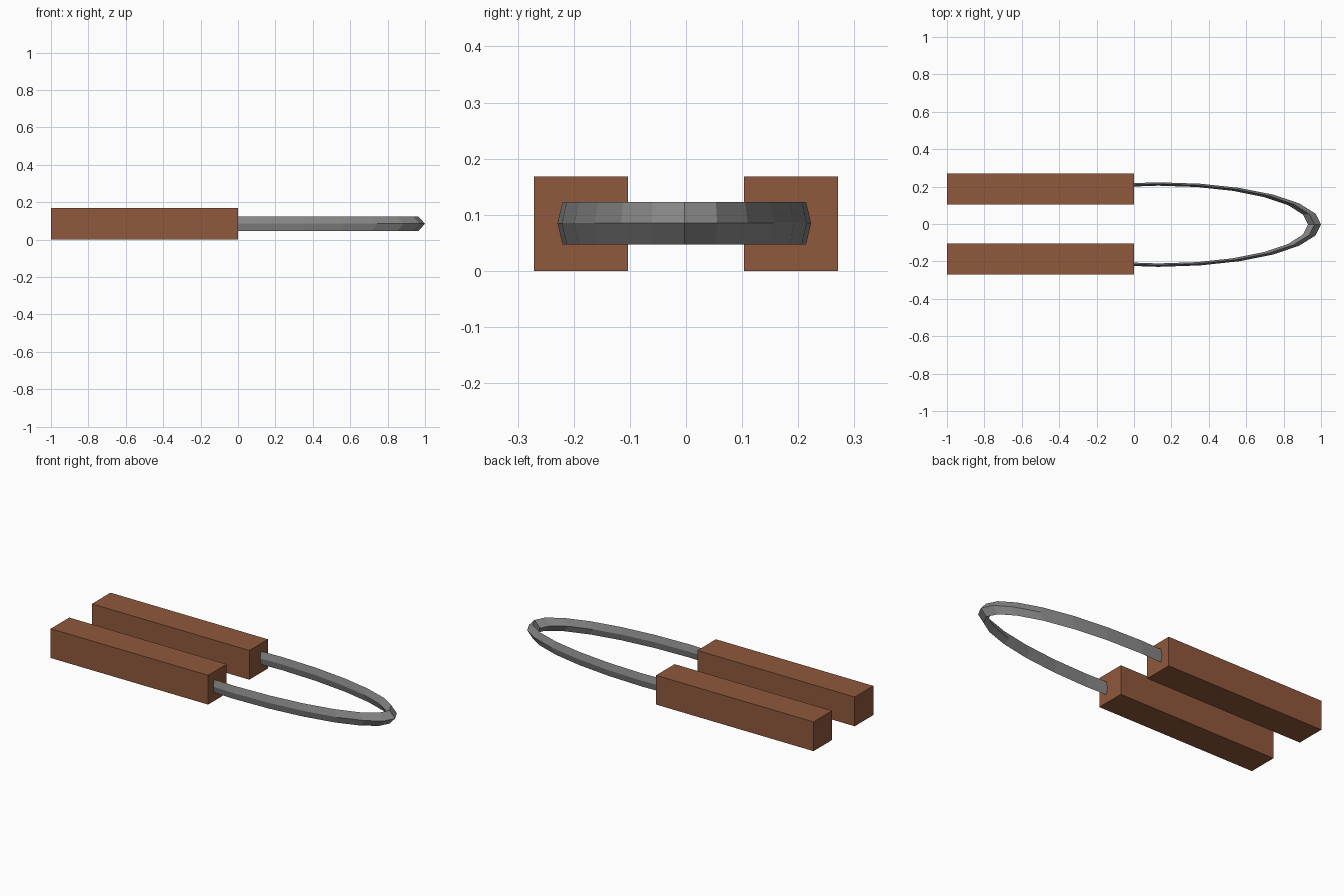
import bpy, bmesh, math

if "Cube" in bpy.data.objects:
    bpy.data.objects.remove(bpy.data.objects["Cube"])


def material(name, rgb):
    m = bpy.data.materials.new(name)
    m.diffuse_color = (*rgb, 1.0)
    m.use_nodes = True
    m.node_tree.nodes["Principled BSDF"].inputs["Base Color"].default_value = m.diffuse_color
    return m


def add_object(name, bm, mat):
    bmesh.ops.recalc_face_normals(bm, faces=bm.faces)
    mesh = bpy.data.meshes.new(name)
    bm.to_mesh(mesh)
    bm.free()
    mesh.materials.append(mat)
    ob = bpy.data.objects.new(name, mesh)
    bpy.context.collection.objects.link(ob)
    return ob


brown = material("wood brown", (0.28, 0.098, 0.045))
grey = material("metal grey", (0.25, 0.25, 0.25))

# Two wooden handles, mirrored in y
H = 0.168
for side, name in ((-1, "front_handle"), (1, "back_handle")):
    bm = bmesh.new()
    bmesh.ops.create_cube(bm, size=1.0)
    for v in bm.verts:
        v.co.x = v.co.x - 0.5
        v.co.y = v.co.y * 0.168 + side * 0.187
        v.co.z = (v.co.z + 0.5) * H
    add_object(name, bm, brown)

# Metal loop: stretched ring with a diamond section, its ends sunk in the handles
CX, CY, CZ = 0.13, -0.003, 0.085
RX, RY = 0.87, 0.226          # outer radii of the ellipse
TUBE = 0.04                   # half thickness as a share of the radius
TUBE_Z = 0.038
bm = bmesh.new()
rings = []
for i in range(-7, 8):
    a = math.radians(15 * i)
    ring = []
    for dr, dz in ((0, 0), (-TUBE, TUBE_Z), (-2 * TUBE, 0), (-TUBE, -TUBE_Z)):
        r = 1 + dr
        ring.append(bm.verts.new((CX + RX * r * math.cos(a),
                                  CY + RY * r * math.sin(a), CZ + dz)))
    rings.append(ring)
for r0, r1 in zip(rings, rings[1:]):
    for k in range(4):
        n = (k + 1) % 4
        bm.faces.new((r0[k], r1[k], r1[n], r0[n]))
bm.faces.new(rings[0])
bm.faces.new(rings[-1])
add_object("metal_loop", bm, grey)
